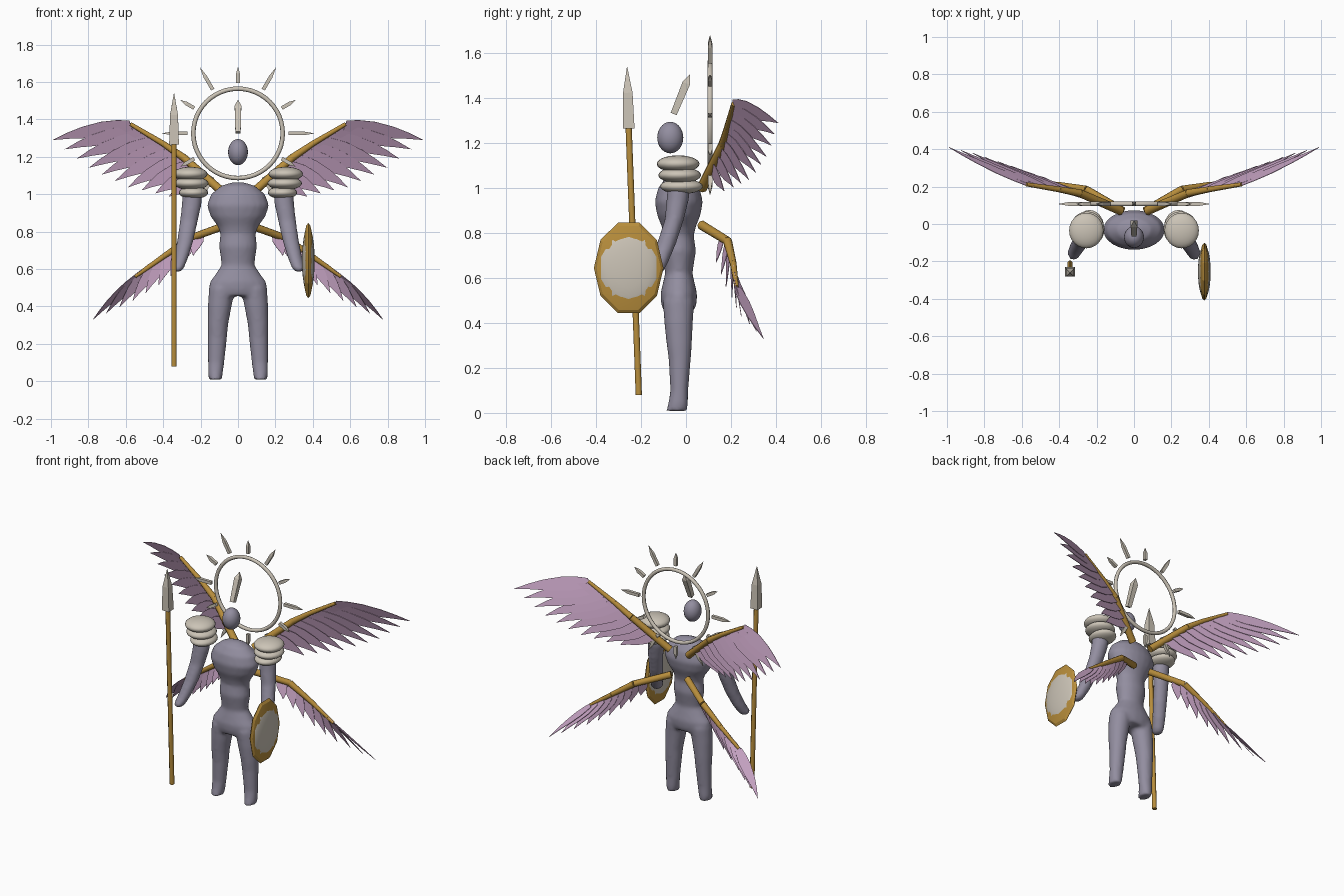
import bpy, bmesh, math
from mathutils import Vector, Matrix

if "Cube" in bpy.data.objects:
    bpy.data.objects.remove(bpy.data.objects["Cube"])


def material(name, r, g, b):
    m = bpy.data.materials.new(name)
    m.use_nodes = True
    m.diffuse_color = (r, g, b, 1)
    m.node_tree.nodes["Principled BSDF"].inputs["Base Color"].default_value = (r, g, b, 1)
    return m


SKIN = material("lavender grey", .29, .27, .35)
IVORY = material("ivory", .60, .55, .47)
GOLD = material("gold", .48, .27, .045)
PINK = material("feather pink", .57, .37, .55)


def finish(name, bm, mat, smooth=None):
    bmesh.ops.recalc_face_normals(bm, faces=bm.faces)
    me = bpy.data.meshes.new(name)
    bm.to_mesh(me)
    bm.free()
    me.materials.append(mat)
    ob = bpy.data.objects.new(name, me)
    bpy.context.collection.objects.link(ob)
    if smooth:
        bpy.ops.object.select_all(action='DESELECT')
        ob.select_set(True)
        bpy.context.view_layer.objects.active = ob
        bpy.ops.object.shade_smooth_by_angle(angle=math.radians(smooth))
    return ob


def loft(bm, rings, sides=20, frame=Matrix()):
    """Closed tube through elliptical rings (x, y, z, rx, ry)."""
    loops = []
    for x, y, z, rx, ry in rings:
        loop = []
        for k in range(sides):
            a = math.tau * (k + .5) / sides
            loop.append(bm.verts.new(frame @ Vector((x + rx * math.cos(a), y + ry * math.sin(a), z))))
        loops.append(loop)
    for lo, hi in zip(loops, loops[1:]):
        for k in range(sides):
            j = (k + 1) % sides
            bm.faces.new((lo[k], lo[j], hi[j], hi[k]))
    bm.faces.new(loops[0][::-1])
    bm.faces.new(loops[-1])


def bar(bm, p, q, stations, sides):
    """Bar from p to q; stations are (fraction, radius)."""
    p, q = Vector(p), Vector(q)
    d = q - p
    frame = Matrix.Translation(p) @ Vector((0, 0, 1)).rotation_difference(d).to_matrix().to_4x4()
    loft(bm, [(0, 0, t * d.length, r, r) for t, r in stations], sides, frame)


def ellipsoid(name, centre, radii, mat, seg=24, rings=14, smooth=60, axis=None):
    bm = bmesh.new()
    bmesh.ops.create_uvsphere(bm, u_segments=seg, v_segments=rings, radius=1)
    if axis:
        bmesh.ops.rotate(bm, verts=bm.verts, matrix=Matrix.Rotation(math.pi / 2, 3, axis))
    bmesh.ops.scale(bm, verts=bm.verts, vec=radii)
    bmesh.ops.translate(bm, verts=bm.verts, vec=centre)
    return finish(name, bm, mat, smooth)


def sample(points, t):
    """Point at fraction t of a polyline, evenly by length."""
    pts = [Vector(p) for p in points]
    left = t * sum((b - a).length for a, b in zip(pts, pts[1:]))
    for a, b in zip(pts, pts[1:]):
        step = (b - a).length
        if left <= step:
            return a.lerp(b, left / step)
        left -= step
    return pts[-1]


# Body: torso, legs and arms melted into one smooth skin
bm = bmesh.new()
torso = [(1.064, .03, .02), (1.045, .09, .06), (1.0, .145, .093), (.94, .168, .108),
         (.88, .147, .097), (.83, .11, .077), (.79, .095, .067), (.72, .102, .077),
         (.66, .093, .067), (.62, .088, .061), (.57, .122, .073), (.53, .152, .082),
         (.49, .157, .08), (.455, .14, .07)]
loft(bm, [(0, -.032, z, rx, ry) for z, rx, ry in torso])
leg = [(.085, -.033, .5, .07, .07), (.098, -.033, .4, .064, .064), (.108, -.03, .3, .055, .056),
       (.11, -.028, .24, .052, .05), (.117, -.03, .1, .044, .04), (.121, -.035, .04, .04, .045),
       (.121, -.042, .008, .034, .048)]
arm = [(.245, -.03, 1.03, .05, .05), (.247, -.037, .95, .053, .05), (.262, -.052, .86, .048, .043),
       (.282, -.088, .75, .044, .043), (.305, -.125, .66, .039, .042), (.322, -.155, .605, .034, .04),
       (.325, -.162, .585, .02, .025)]
for side in (1, -1):
    for limb in (leg, arm):
        loft(bm, [(side * x, *rest) for x, *rest in limb])
body = finish("body", bm, SKIN)
remesh = body.modifiers.new("blend", 'REMESH')
remesh.mode = 'VOXEL'
remesh.voxel_size = .011
remesh.use_smooth_shade = True
relax = body.modifiers.new("relax", 'SMOOTH')
relax.factor, relax.iterations = .5, 6

ellipsoid("head", (0, -.07, 1.225), (.053, .058, .07), SKIN)

# Stacked shoulder plates
for side, label in ((1, "left"), (-1, "right")):
    plates = [(.255, -.035, 1.108, .092, .038), (.25, -.028, 1.058, .092, .036),
              (.238, -.02, 1.008, .078, .034)]
    for n, (x, y, z, r, h) in enumerate(plates):
        ellipsoid(f"{label}_shoulder_plate_{n + 1}", (side * x, y, z), (r, .095, h), IVORY)

# Halo ring with alternating long and short rays
HALO = Vector((0, .107, 1.325))
bm = bmesh.new()
RING, TUBE, N, M = .239, .012, 48, 8
grid = []
for i in range(N):
    a = math.tau * i / N
    row = []
    for j in range(M):
        b = math.tau * j / M
        r = RING + TUBE * math.cos(b)
        row.append(bm.verts.new(HALO + Vector((r * math.sin(a), TUBE * math.sin(b), r * math.cos(a)))))
    grid.append(row)
for i in range(N):
    for j in range(M):
        i2, j2 = (i + 1) % N, (j + 1) % M
        bm.faces.new((grid[i][j], grid[i2][j], grid[i2][j2], grid[i][j2]))
finish("halo_ring", bm, IVORY, 50)

bm = bmesh.new()
for i in range(12):
    a = math.tau * i / 12
    d = Vector((math.sin(a), 0, math.cos(a)))
    reach = .405 if i % 2 else .355
    bar(bm, HALO + d * .27, HALO + d * reach, [(0, .014), (.6, .014), (1, .001)], 4)
finish("halo_rays", bm, IVORY)

# Floating crest above the head
bm = bmesh.new()
bar(bm, (0, -.055, 1.33), (0, .017, 1.505), [(0, .02), (.78, .025), (1, .001)], 4)
finish("crest_spike", bm, IVORY)

# Spear
butt, neck, tip = (-.342, -.21, .08), (-.342, -.255, 1.265), (-.342, -.262, 1.54)
bm = bmesh.new()
bar(bm, butt, neck, [(0, .015), (1, .015)], 8)
finish("spear_shaft", bm, GOLD, 50)
bm = bmesh.new()
bar(bm, neck, tip, [(0, .037), (.58, .03), (1, .001)], 4)
finish("spear_head", bm, IVORY)

# Shield: gold rim body with a slightly thicker ivory dome
ellipsoid("shield_rim", (.376, -.255, .645), (.029, .155, .212), GOLD, 10, 8, 20, 'Y')
ellipsoid("shield_face", (.376, -.255, .645), (.034, .142, .178), IVORY, 20, 12, 40, 'Y')


def wing(name, bone, radii, tips, count, inner, width, mirror):
    """Gold bone segments with a fan of flat feathers."""
    flip = Vector((mirror, 1, 1))
    bm = bmesh.new()
    for a, b, r0, r1 in zip(bone, bone[1:], radii, radii[1:]):
        bar(bm, Vector(a) * flip, Vector(b) * flip, [(0, r0), (1, r1)], 8)
    finish(name + "_bone", bm, GOLD, 50)

    along = (Vector(bone[-1]) - Vector(bone[-2])).normalized()
    outline = [(0, .45), (.15, .8), (.35, 1), (.6, .85), (.8, .5), (1, 0),
               (.8, -.25), (.5, -.75), (.25, -1), (0, -.8)]
    bm = bmesh.new()
    for i in range(count):
        f = i / (count - 1)
        root = sample(bone, 1 - f * (1 - inner))
        d = sample(tips, f) - root
        across = (along - d.normalized() * along.dot(d.normalized())).normalized()
        shift = Vector((0, .002 * (i % 3), 0))
        bm.faces.new([bm.verts.new((root + d * s + across * w * width + shift) * flip)
                      for s, w in outline])
    feathers = finish(name + "_feathers", bm, PINK)
    thick = feathers.modifiers.new("thickness", 'SOLIDIFY')
    thick.thickness, thick.offset = .003, 0


# Four wings
upper_bone = [(.07, .07, 1.0), (.29, .165, 1.195), (.40, .185, 1.27), (.575, .212, 1.375)]
upper_tips = [(.99, .41, 1.29), (.79, .355, 1.134), (.588, .28, 1.037), (.37, .17, .987)]
lower_bone = [(.06, .07, .835), (.255, .185, .765), (.40, .21, .665), (.55, .225, .56)]
lower_tips = [(.775, .345, .33), (.55, .24, .435), (.39, .19, .535), (.24, .13, .67)]
for side, label in ((1, "left"), (-1, "right")):
    wing(label + "_upper_wing", upper_bone, (.024, .021, .016, .011), upper_tips, 10, .22, .045, side)
    wing(label + "_lower_wing", lower_bone, (.022, .02, .015, .01), lower_tips, 9, .3, .034, side)
